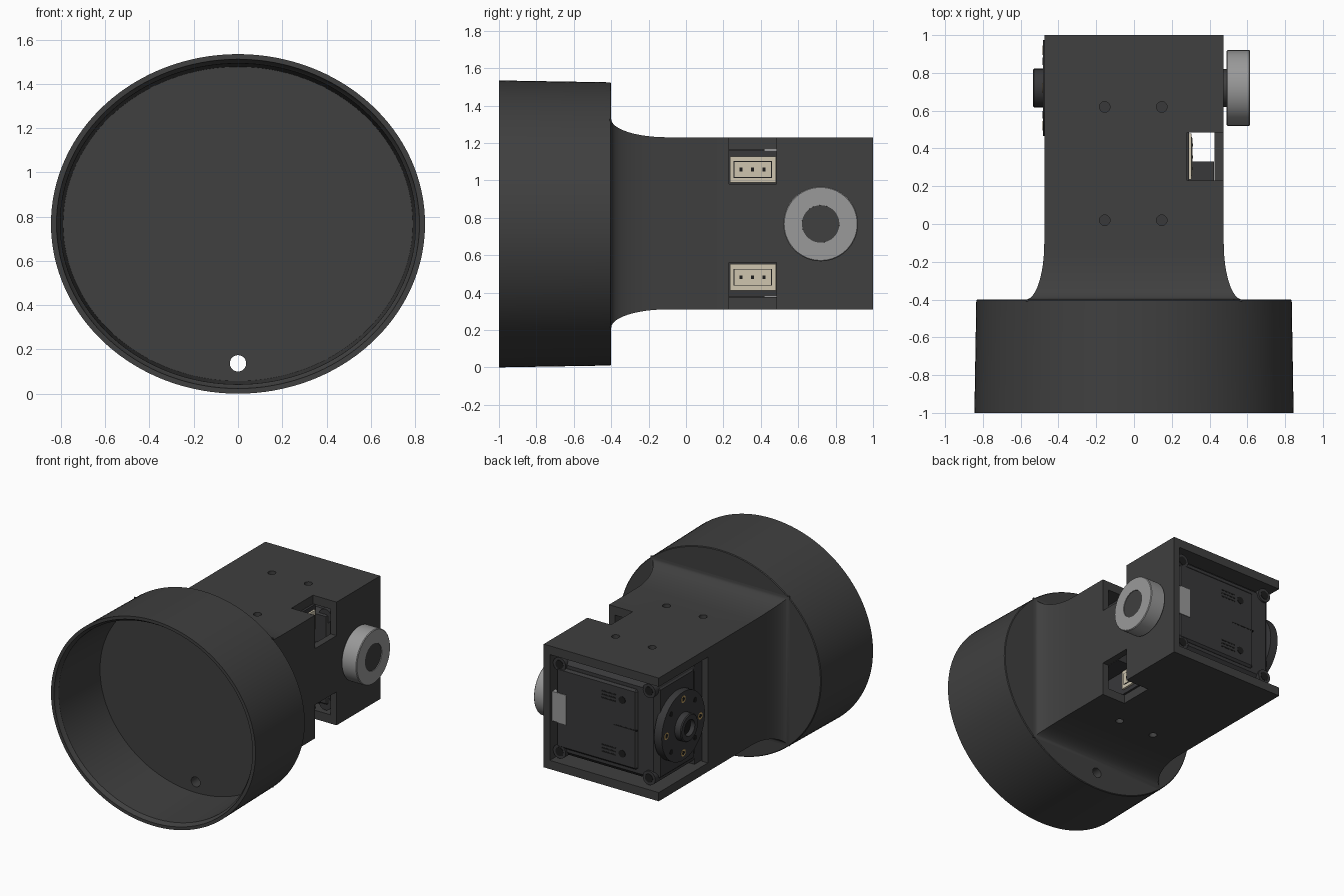
import bpy, bmesh, math
from mathutils import Matrix, Vector

if "Cube" in bpy.data.objects:
    bpy.data.objects.remove(bpy.data.objects["Cube"])

CZ = 0.767  # height of the main axis


def material(name, rgb):
    m = bpy.data.materials.new(name)
    m.diffuse_color = (*rgb, 1)
    m.use_nodes = True
    m.node_tree.nodes["Principled BSDF"].inputs["Base Color"].default_value = m.diffuse_color
    return m


DARK = material("dark_plastic", (0.05, 0.05, 0.05))
SERVO = material("servo_plastic", (0.04, 0.04, 0.042))
BLACK = material("black", (0.012, 0.012, 0.012))
GREY = material("light_grey", (0.32, 0.32, 0.32))
CREAM = material("cream", (0.62, 0.56, 0.43))
GOLD = material("gold", (0.55, 0.36, 0.12))


def finish(name, bm, mat):
    bmesh.ops.recalc_face_normals(bm, faces=bm.faces)
    me = bpy.data.meshes.new(name)
    bm.to_mesh(me)
    bm.free()
    ob = bpy.data.objects.new(name, me)
    bpy.context.collection.objects.link(ob)
    me.materials.append(mat)
    return ob


def smooth(ob):
    bpy.ops.object.select_all(action='DESELECT')
    ob.select_set(True)
    bpy.context.view_layer.objects.active = ob
    bpy.ops.object.shade_smooth_by_angle(angle=math.radians(30))


def loft(name, rings, mat, closed=False):
    bm = bmesh.new()
    vs = [[bm.verts.new(p) for p in r] for r in rings]
    n = len(rings[0])
    pairs = list(zip(vs, vs[1:] + vs[:1])) if closed else list(zip(vs, vs[1:]))
    for a, b in pairs:
        for i in range(n):
            j = (i + 1) % n
            bm.faces.new((a[i], a[j], b[j], b[i]))
    if not closed:
        bm.faces.new(vs[0])
        bm.faces.new(vs[-1])
    return finish(name, bm, mat)


def box(name, x, y, z, mat=DARK, bevel=0):
    bm = bmesh.new()
    bmesh.ops.create_cube(bm, size=1)
    for v in bm.verts:
        for i, (lo, hi) in enumerate((x, y, z)):
            v.co[i] = (lo + hi) / 2 + v.co[i] * (hi - lo)
    if bevel:
        bmesh.ops.bevel(bm, geom=bm.edges[:], offset=bevel, segments=1, affect='EDGES')
    return finish(name, bm, mat)


def rod(name, axis, lo, hi, c, r, mat=DARK, n=32):
    """Cylinder along axis 0/1/2 from lo to hi; c gives the other two coordinates."""
    bm = bmesh.new()
    bmesh.ops.create_cone(bm, cap_ends=True, segments=n, radius1=r, radius2=r, depth=hi - lo)
    d = Vector([float(i == axis) for i in range(3)])
    centre = list(c)
    centre.insert(axis, (lo + hi) / 2)
    bm.transform(Matrix.Translation(centre) @ d.to_track_quat('Z', 'Y').to_matrix().to_4x4())
    ob = finish(name, bm, mat)
    smooth(ob)
    return ob


def tube(name, lo, hi, c, profile, mat, n=48):
    """Ring around the x axis, profile = (x fraction, radius) loop."""
    rings = [[(lo + (hi - lo) * f, c[0] + r * math.cos(2 * math.pi * i / n),
               c[1] + r * math.sin(2 * math.pi * i / n)) for i in range(n)] for f, r in profile]
    ob = loft(name, rings, mat, closed=True)
    smooth(ob)
    return ob


def cut(ob, cutters):
    for c in cutters:
        m = ob.modifiers.new("cut", 'BOOLEAN')
        m.operation, m.solver, m.object = 'DIFFERENCE', 'EXACT', c
        bpy.context.view_layer.objects.active = ob
        bpy.ops.object.modifier_apply(modifier=m.name)
        bpy.data.objects.remove(c)
    smooth(ob)


# Elliptical cup with a drilled floor
N = 128
profile = [(-0.5, 0.79, 0.71), (-0.97, 0.803, 0.725), (-0.99, 0.818, 0.742), (-1, 0.82, 0.744),
           (-1, 0.845, 0.767), (-0.405, 0.835, 0.757), (-0.4, 0.83, 0.752)]
cup = loft("cup", [[(rx * math.cos(2 * math.pi * i / N), y, CZ + rz * math.sin(2 * math.pi * i / N))
                    for i in range(N)] for y, rx, rz in profile], DARK)
cut(cup, [rod("cutter", 1, -0.6, -0.3, c, 0.037)
          for c in ((-0.665, CZ), (0.665, CZ), (0, CZ + 0.63), (0, CZ - 0.63))])

# Square housing flaring out into the cup
sections = [(-0.41, 0.098)]
for k in range(13):
    a = math.pi / 2 * (1 - k / 12)
    sections.append((-0.1 - 0.3 * math.sin(a), 0.098 * (1 - math.cos(a))))
sections.append((1.0, 0))
housing = loft("housing", [[(sx * (0.475 + f), y, CZ + 0.003 + sz * (0.46 + f))
                            for sx, sz in ((-1, -1), (1, -1), (1, 1), (-1, 1))]
                           for y, f in sections], DARK)
cutters = [box("cutter", (-0.425, 0.425), (-0.21, 1.1), (0.375, 1.165)),
           box("cutter", (-0.6, 0), (0.42, 1.1), (0.375, 1.165)),
           box("cutter", (0.28, 0.6), (0.23, 0.485), (0.98, 1.4)),
           box("cutter", (0.28, 0.6), (0.23, 0.485), (0.1, 0.56))]
cutters += [rod("cutter", 2, lo, lo + 0.2, (x, y), 0.028)
            for lo in (0.2, 1.13) for x in (-0.155, 0.147) for y in (0.02, 0.62)]
cut(housing, cutters)

# Servo: front block, narrower rear block and middle rib
box("servo_front", (-0.43, 0.42), (0.49, 0.95), (0.41, 1.13), SERVO, 0.035)
box("servo_rear", (-0.42, 0.29), (-0.2, 0.5), (0.38, 1.16), SERVO)
box("servo_rib", (0.28, 0.424), (-0.2, 0.33), (0.56, 0.98), SERVO)
box("servo_panel", (-0.27, 0.40), (0.93, 0.968), (0.47, 1.07), SERVO, 0.015)
box("servo_label", (0.31, 0.43), (0.93, 0.972), (0.66, 0.88), GREY)
box("servo_seam", (-0.27, -0.08), (0.95, 0.9695), (CZ - 0.004, CZ + 0.004), BLACK)

for s in (-1, 1):
    # Connectors in the side pockets
    zc = CZ + 0.003 + s * 0.288
    box("connector", (0.2, 0.305), (0.235, 0.48), (zc - 0.07, zc + 0.07), CREAM)
    box("connector_socket", (0.29, 0.307), (0.255, 0.46), (zc - 0.045, zc + 0.045), BLACK)
    box("connector_core", (0.29, 0.309), (0.26, 0.455), (zc - 0.041, zc + 0.041), CREAM)
    for k in (-1, 0, 1):
        yc = 0.355 + k * 0.062
        box("connector_pin", (0.3, 0.312), (yc - 0.008, yc + 0.008), (zc - 0.01, zc + 0.01), BLACK)
    # End-face slots, screws and corner bosses
    for k in range(3):
        z = CZ + s * 0.2 + (k - 1) * 0.025
        box("vent_slot", (-0.1, 0.02), (0.95, 0.9695), (z - 0.005, z + 0.005), BLACK)
    rod("face_screw", 1, 0.95, 0.971, (-0.15, CZ + s * 0.2), 0.027, BLACK, 20)
    for x in (-0.37, 0.37):
        rod("corner_boss", 1, 0.5, 0.965, (x, CZ + s * 0.325), 0.052, SERVO, 24)
        rod("corner_screw", 1, 0.95, 0.968, (x, CZ + s * 0.325), 0.032, BLACK, 16)

# Output horn with hub, screws and holes on the left
C = (0.72, CZ)
rod("horn_disk", 0, -0.482, -0.42, C, 0.255, SERVO, 64)
tube("horn_hub", -0.535, -0.47, C, [(0, 0.06), (0, 0.095), (0.1, 0.102), (1, 0.102), (1, 0.06)], SERVO)
rod("horn_hub_screw", 0, -0.5, -0.47, C, 0.06, BLACK)
for k in range(8):
    a = k * math.pi / 4
    p = (C[0] + 0.2 * math.cos(a), C[1] + 0.2 * math.sin(a))
    if k % 2 == 0:
        rod("horn_insert", 0, -0.4835, -0.46, p, 0.026, GOLD, 20)
        rod("horn_insert_hole", 0, -0.4845, -0.46, p, 0.015, BLACK, 16)
    else:
        rod("horn_hole", 0, -0.4835, -0.46, p, 0.02, BLACK, 16)

# Idler bearing on the right
tube("bearing", 0.49, 0.615, C, [(0, 0.1), (0, 0.195), (0.04, 0.2), (0.96, 0.2), (1, 0.195), (1, 0.1)],
     GREY, 64)
rod("bearing_shaft", 0, 0.42, 0.61, C, 0.1, DARK, 48)
